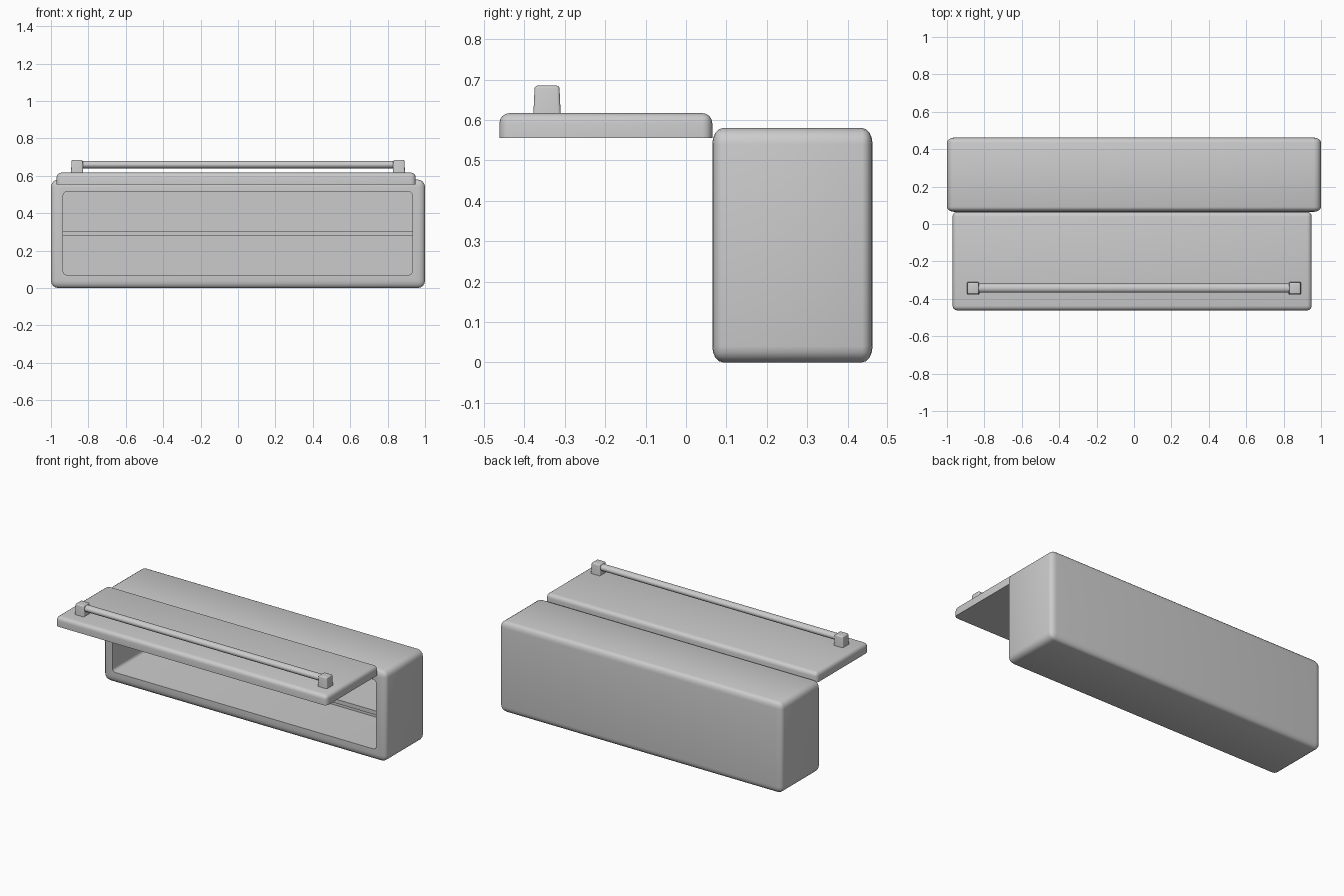
import bpy, bmesh
from mathutils import Vector

cube = bpy.data.objects.get("Cube")
if cube:
    bpy.data.objects.remove(cube, do_unlink=True)

grey = bpy.data.materials.new("plain_grey")
grey.use_nodes = True
COLOUR = (0.6, 0.6, 0.6, 1)
grey.diffuse_color = COLOUR
grey.node_tree.nodes["Principled BSDF"].inputs["Base Color"].default_value = COLOUR


def finish(name, bm):
    bmesh.ops.recalc_face_normals(bm, faces=bm.faces)
    mesh = bpy.data.meshes.new(name)
    bm.to_mesh(mesh)
    bm.free()
    mesh.materials.append(grey)
    obj = bpy.data.objects.new(name, mesh)
    bpy.context.collection.objects.link(obj)
    return obj


def smooth(obj):
    bpy.ops.object.select_all(action='DESELECT')
    obj.select_set(True)
    bpy.context.view_layer.objects.active = obj
    bpy.ops.object.shade_smooth_by_angle(angle=0.7)


def box(name, low, high, width=0.0, rule=lambda a, b: True, depth=1.0, taper=1.0):
    """Box between two corners; edges that pass the rule are rounded, depth scales the rounding in y."""
    low, high = Vector(low), Vector(high)
    size, centre = high - low, (low + high) / 2
    bm = bmesh.new()
    bmesh.ops.create_cube(bm, size=1)
    for v in bm.verts:
        k = taper if v.co.z > 0 else 1
        v.co = Vector((v.co.x * size.x * k, v.co.y * size.y * k / depth, v.co.z * size.z))
    if width:
        edges = [e for e in bm.edges if rule(e.verts[0].co, e.verts[1].co)]
        bmesh.ops.bevel(bm, geom=edges, offset=width, segments=4, profile=0.5, affect='EDGES')
    for v in bm.verts:
        v.co = Vector((v.co.x, v.co.y * depth, v.co.z)) + centre
    return finish(name, bm)


def not_bottom(a, b):
    return a.z > 0 or b.z > 0


def along_y(a, b):
    return abs(a.y - b.y) > 0.1


# Hollow cabinet, open at the front
cabinet = box("cabinet", (-1, 0.065, 0), (1, 0.462, 0.58), 0.04, depth=0.65)
cutter = box("cavity_cutter", (-0.935, -0.1, 0.07), (0.932, 0.43, 0.515), 0.02, along_y)
cutter.hide_render = True
cut = cabinet.modifiers.new("cavity", 'BOOLEAN')
cut.operation = 'DIFFERENCE'
cut.solver = 'EXACT'
cut.object = cutter
bpy.context.view_layer.objects.active = cabinet
bpy.ops.object.modifier_apply(modifier=cut.name)
bpy.data.objects.remove(cutter, do_unlink=True)
smooth(cabinet)

# Inner shelf
box("shelf", (-0.94, 0.085, 0.28), (0.94, 0.435, 0.306))

# Raised door panel
door = box("raised_door", (-0.97, -0.462, 0.555), (0.95, 0.065, 0.617), 0.025, not_bottom)
smooth(door)

# Handle posts and bar
for side, x in (("right", -0.86), ("left", 0.86)):
    post = box(side + "_handle_post", (x - 0.033, -0.378, 0.61), (x + 0.033, -0.31, 0.685),
               0.007, not_bottom, taper=0.9)
    smooth(post)

bm = bmesh.new()
bmesh.ops.create_cone(bm, cap_ends=True, segments=32, radius1=0.02, radius2=0.02, depth=1.68)
for v in bm.verts:
    v.co = Vector((v.co.z, v.co.x * 1.2 - 0.343, v.co.y + 0.66))
smooth(finish("handle_bar", bm))
